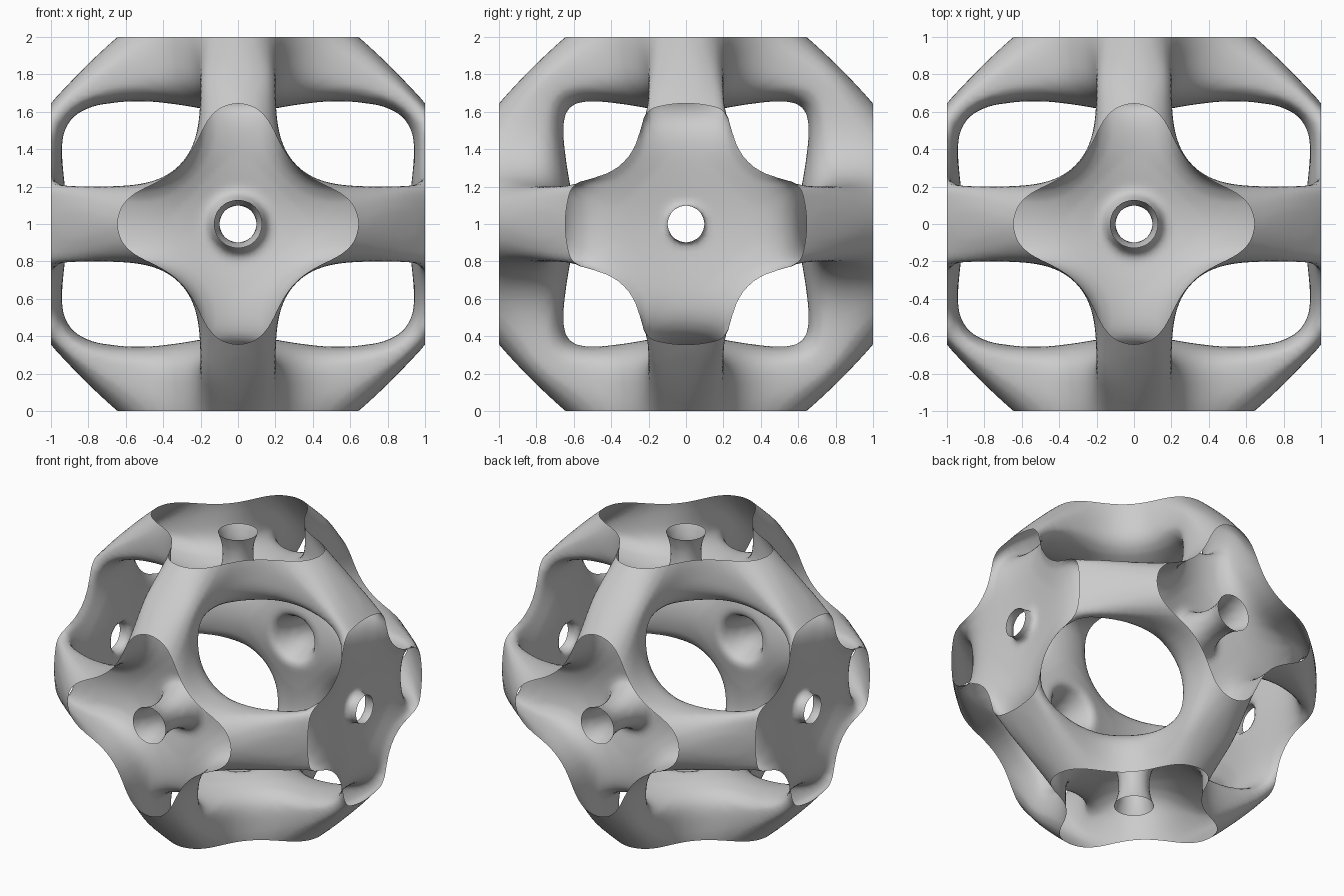
import bpy, bmesh, math
from itertools import product
from mathutils import Vector

if "Cube" in bpy.data.objects:
    bpy.data.objects.remove(bpy.data.objects["Cube"], do_unlink=True)

STEP = 0.03
COUNT = 38
BLEND = 1.4
FLOOR = 0.66


def norm(p, q, n):
    return (p ** n + q ** n) ** (1 / n)


def tube(p, q, r, reach, power, web):
    """Curved tube joining two neighbouring faces, between a rounded box and an outer arc."""
    inner = 0.8 * (norm(p / reach, q / FLOOR, power) - 1)
    outer = (1.36 - norm(p, q, 1.4)) / 1.16
    u = (inner - outer) / max(inner + outer, 0.05)
    # the tube widens into a web towards the middle of each face
    width = 0.2 + (web if p > q else 0.05) * math.exp(-(min(p, q) / 0.36) ** 2)
    return min(abs(u) ** 3, 50) + (r / width) ** 2 - 1


def neck(along, r, flare):
    """Small passage through the middle of a face."""
    radius = 0.1 + flare * ((along - 0.85) / 0.15) ** 2
    return 6 * (1 - r / min(radius, 0.2)) if along > 0.3 else -9


def field(x, y, z):
    x, y, z = abs(x), abs(y), abs(z)
    tubes = (tube(x, y, z, 0.965, 6, 0.15), tube(x, z, y, 0.965, 6, 0.15),
             tube(y, z, x, FLOOR, 12, 0.05))
    value = -BLEND * math.log(sum(math.exp(-t / BLEND) for t in tubes))
    return max(value, neck(x, math.hypot(y, z), 0),
               neck(y, math.hypot(x, z), 0.03), neck(z, math.hypot(x, y), 0.03))


def build_octant():
    """Wrap one eighth of the lattice in quads, then trim it to the block."""
    grid = {c: field(*((i - 0.5) * STEP for i in c))
            for c in product(range(COUNT), repeat=3)}
    bm = bmesh.new()
    corners = list(product((0, 1), repeat=3))
    edges = [(a, b) for a in corners for b in corners
             if a < b and sum(abs(i - j) for i, j in zip(a, b)) == 1]
    verts = {}
    for cell in product(range(COUNT - 1), repeat=3):
        val = {c: grid[tuple(i + j for i, j in zip(cell, c))] for c in corners}
        hits = []
        for a, b in edges:
            if (val[a] < 0) != (val[b] < 0):
                hits.append(Vector(a).lerp(Vector(b), val[a] / (val[a] - val[b])))
        if hits:
            mid = sum(hits, Vector()) / len(hits)
            verts[cell] = bm.verts.new((Vector(cell) + mid - Vector((0.5,) * 3)) * STEP)
    for cell in verts:
        for axis in range(3):
            b, c = (axis + 1) % 3, (axis + 2) % 3
            nxt = list(cell)
            nxt[axis] += 1
            if (grid[cell] < 0) == (grid[tuple(nxt)] < 0) or not (cell[b] and cell[c]):
                continue
            ring = []
            for db, dc in ((0, 0), (1, 0), (1, 1), (0, 1)):
                k = list(cell)
                k[b] -= db
                k[c] -= dc
                ring.append(verts[tuple(k)])
            bm.faces.new(ring if grid[cell] < 0 else ring[::-1])
    # relax the surface slightly
    bmesh.ops.smooth_vert(bm, verts=[v for v in bm.verts if not v.is_boundary],
                          factor=0.4, use_axis_x=True, use_axis_y=True, use_axis_z=True)
    # trim flat at the middle planes and at the outer block faces
    for axis in range(3):
        n = Vector((0, 0, 0))
        n[axis] = 1
        for co, normal in ((Vector(), -n), (n, n)):
            bmesh.ops.bisect_plane(bm, geom=bm.verts[:] + bm.edges[:] + bm.faces[:],
                                   dist=1e-5, plane_co=co, plane_no=normal,
                                   clear_outer=True)
    for f in bm.faces:
        f.smooth = True
    return bm


# grey shell material
grey = bpy.data.materials.new("plain_grey")
grey.use_nodes = True
color = (0.6, 0.6, 0.6, 1)
grey.diffuse_color = color
grey.node_tree.nodes["Principled BSDF"].inputs["Base Color"].default_value = color

# lattice shell, mirrored from one octant
mesh = bpy.data.meshes.new("lattice_shell")
bm = build_octant()
bm.to_mesh(mesh)
bm.free()
mesh.materials.append(grey)
shell = bpy.data.objects.new("lattice_shell", mesh)
bpy.context.collection.objects.link(shell)
shell.location.z = 1
mirror = shell.modifiers.new("mirror", 'MIRROR')
mirror.use_axis = (True, True, True)
mirror.merge_threshold = 0.0005
